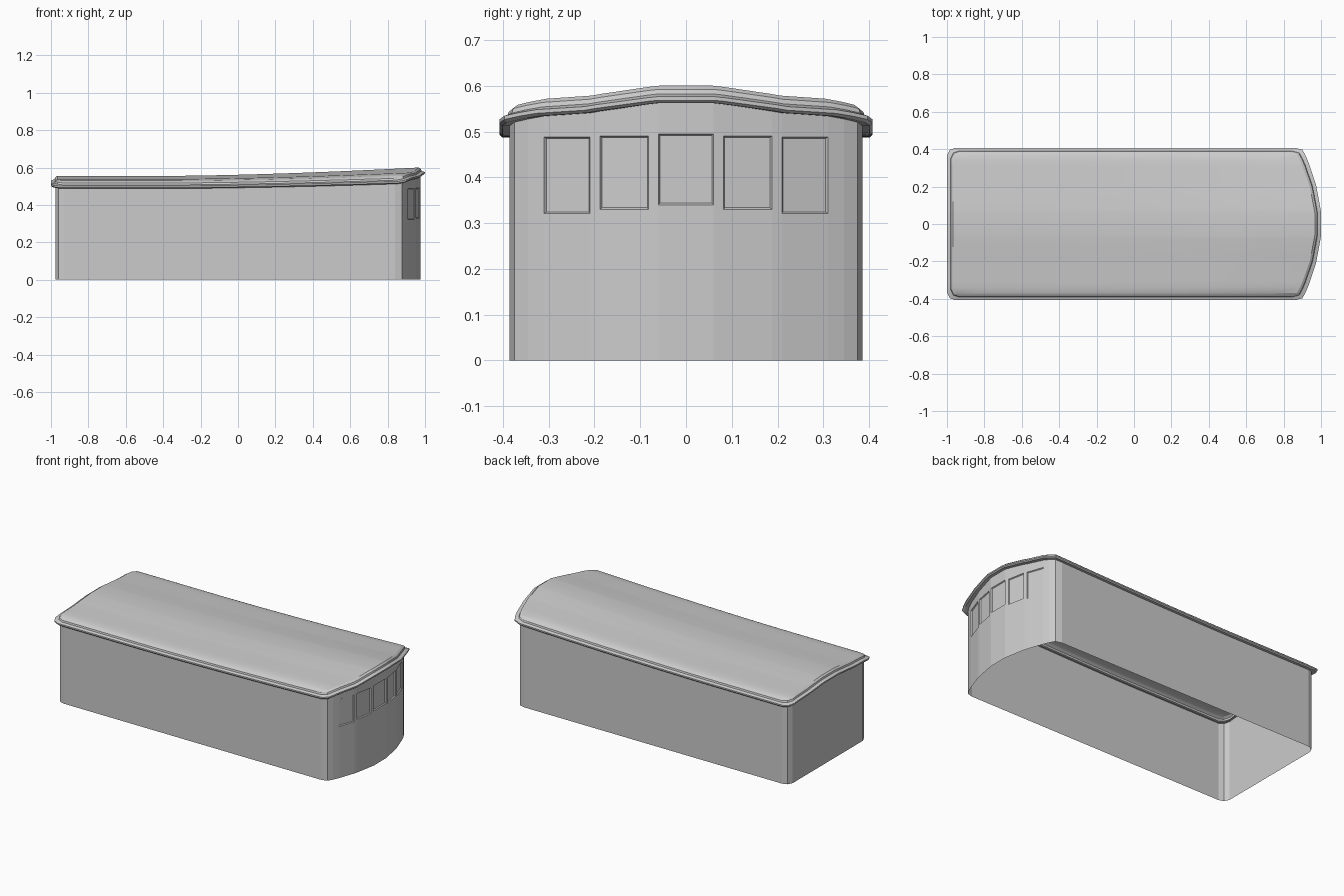
import bpy
import bmesh

cube = bpy.data.objects.get("Cube")
if cube:
    bpy.data.objects.remove(cube, do_unlink=True)

# Half plan, centre to side: y, rear x, front x, roof arch factor
HALF = [
    (0.060, -0.975, 0.975, 1.00),
    (0.082, -0.975, 0.971, 0.95),
    (0.188, -0.975, 0.951, 0.63),
    (0.210, -0.975, 0.945, 0.55),
    (0.310, -0.975, 0.910, 0.43),
    (0.345, -0.975, 0.895, 0.30),
    (0.375, -0.960, 0.878, 0.15),
    (0.385, -0.930, 0.840, 0.00),
]
ROWS = [(-y, r, f, a) for y, r, f, a in reversed(HALF)] + HALF
STEPS = 16
LAST = len(ROWS) - 1
WINDOW_SEGMENTS = range(3, 12, 2)


def point(i, j, offset=0.0, drop=0.0):
    """Point on the arched roof that rises to the front, pushed outward and down."""
    y, rear, front, arch = ROWS[j]
    x = rear + (front - rear) * i / STEPS
    rise = max(0.0, (x + 0.4) / 1.375) ** 1.6
    z = 0.525 + 0.03 * rise + 0.03 * (1 + 0.5 * rise) * arch
    return (x * (1 + offset / 0.975), y * (1 + 0.9 * offset / 0.385), z - drop)


# Plan outline as grid indices, anticlockwise from the front right corner
OUTLINE = ([(STEPS, j) for j in range(LAST)]
           + [(i, LAST) for i in range(STEPS, 0, -1)]
           + [(0, j) for j in range(LAST, 0, -1)]
           + [(i, 0) for i in range(STEPS)])


def bridge(bm, low, high):
    """Join two closed loops with quads."""
    n = len(low)
    return [bm.faces.new((low[k], low[(k + 1) % n], high[(k + 1) % n], high[k]))
            for k in range(n)]


def finish(bm, name):
    mesh = bpy.data.meshes.new(name)
    bm.to_mesh(mesh)
    bm.free()
    obj = bpy.data.objects.new(name, mesh)
    bpy.context.collection.objects.link(obj)
    return obj


def window_heights(y):
    if abs(y) < 0.07:
        return 0.340, 0.495
    if abs(y) < 0.20:
        return 0.330, 0.490
    return 0.321, 0.488


# Walls: open-bottomed shell with recessed windows in the curved end
bm = bmesh.new()
levels = [[], [], [], []]
for i, j in OUTLINE:
    x, y, top = point(i, j, 0.0, 0.036)
    sill, head = window_heights(y)
    if i < STEPS:
        head = min(head, top - 0.01)
    for level, z in zip(levels, (0.0, sill, head, top)):
        level.append(bm.verts.new((x, y, z)))
bands = [bridge(bm, a, b) for a, b in zip(levels, levels[1:])]
panes = [bands[1][k] for k in WINDOW_SEGMENTS]
bm.normal_update()
bmesh.ops.inset_individual(bm, faces=panes, thickness=0.005, depth=-0.006)
finish(bm, "walls")

# Roof: projecting eave lip, low upstand, bevelled edge and arched top
bm = bmesh.new()
PROFILE = [(-0.012, 0.038), (0.018, 0.038), (0.025, 0.032), (0.025, 0.024),
           (0.006, 0.018), (0.003, 0.008)]
rings = [[bm.verts.new(point(i, j, d, drop)) for i, j in OUTLINE]
         for d, drop in PROFILE]
grid = {(i, j): bm.verts.new(point(i, j, -0.008))
        for i in range(STEPS + 1) for j in range(LAST + 1)}
rings.append([grid[key] for key in OUTLINE])
for a, b in zip(rings, rings[1:]):
    bridge(bm, a, b)
for i in range(STEPS):
    for j in range(LAST):
        bm.faces.new((grid[i, j], grid[i + 1, j],
                      grid[i + 1, j + 1], grid[i, j + 1]))
roof = finish(bm, "roof")

bpy.ops.object.select_all(action='DESELECT')
roof.select_set(True)
bpy.context.view_layer.objects.active = roof
bpy.ops.object.shade_smooth_by_angle(angle=0.35)
